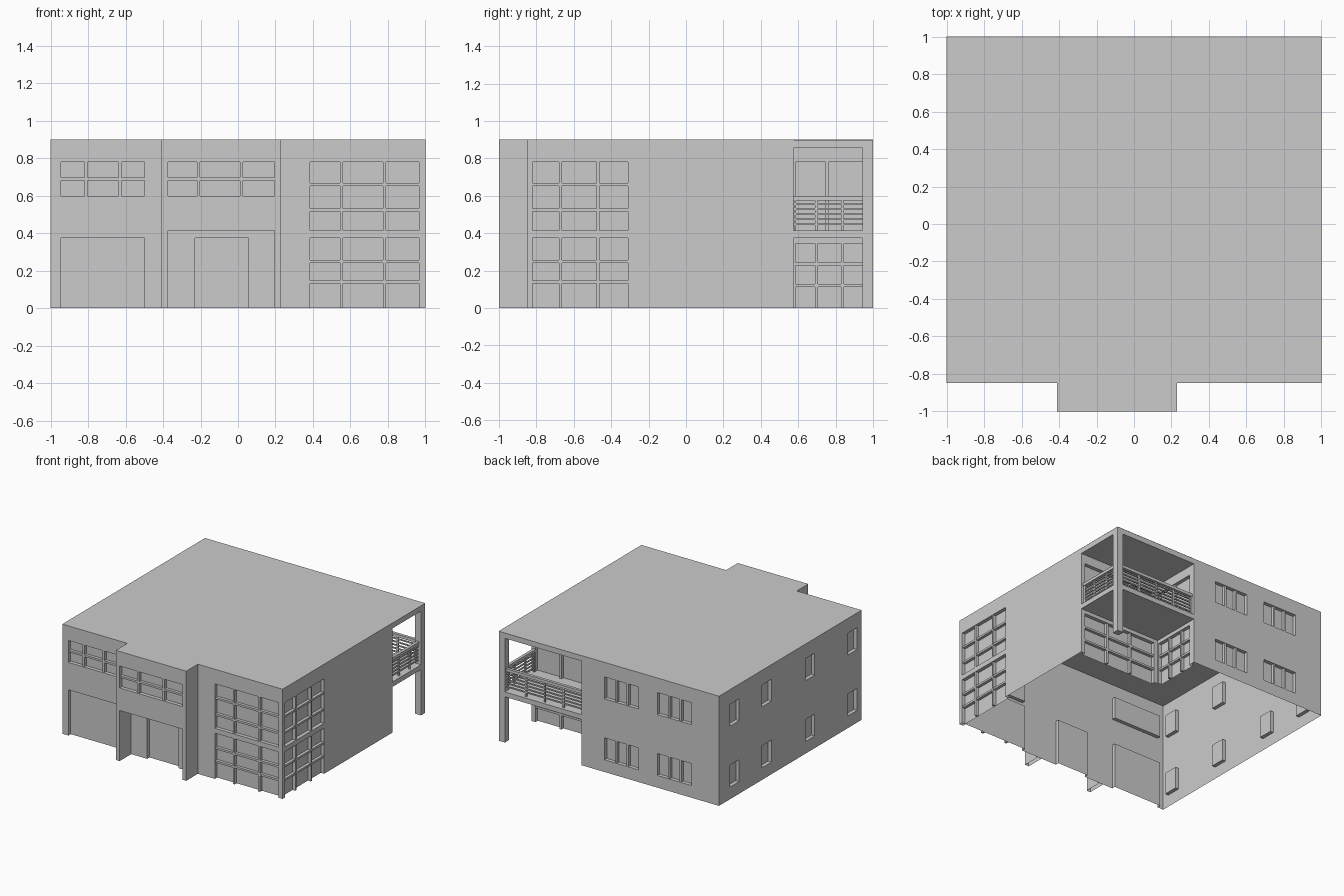
import bpy
import bmesh
from mathutils import Vector

cube = bpy.data.objects.get("Cube")
if cube:
    bpy.data.objects.remove(cube, do_unlink=True)

GREY = (0.6, 0.6, 0.6, 1)
grey = bpy.data.materials.new("plain_grey")
grey.use_nodes = True
grey.diffuse_color = GREY
grey.node_tree.nodes["Principled BSDF"].inputs["Base Color"].default_value = GREY

UP = Vector((0, 0, 1))
TOP, DECK, SOFFIT = 0.9, 0.415, 0.375
HEAD, SILL = 0.78, 0.6
REVEAL, BAR = 0.03, 0.016


def finish(bm, name):
    mesh = bpy.data.meshes.new(name)
    bm.to_mesh(mesh)
    bm.free()
    mesh.materials.append(grey)
    obj = bpy.data.objects.new(name, mesh)
    bpy.context.collection.objects.link(obj)
    return obj


def add_box(bm, a, b):
    lo = [min(p, q) for p, q in zip(a, b)]
    hi = [max(p, q) for p, q in zip(a, b)]
    verts = bmesh.ops.create_cube(bm, size=1)["verts"]
    for v in verts:
        v.co = [hi[i] if v.co[i] > 0 else lo[i] for i in range(3)]


def box(name, a, b):
    bm = bmesh.new()
    add_box(bm, a, b)
    return finish(bm, name)


def opening(a, b, z0, z1, cols=(), rows=(), depth=REVEAL, back=True):
    """Recess from a to b along the wall, with bars centred on cols and rows."""
    return dict(a=a, b=b, z0=z0, z1=z1, cols=cols, rows=rows, depth=depth, back=back)


def wall(name, normal, offset, a, b, openings=()):
    """Flat wall facing normal, with recessed openings and glazing bars."""
    n = Vector(normal)
    along = UP.cross(n)
    sign = sum(along)
    skin, bars = bmesh.new(), bmesh.new()

    def point(u, z, d=0):
        return n * (offset - d) + along * u + UP * z

    def quad(*pts):
        skin.faces.new([skin.verts.new(point(*p)) for p in pts])

    def span(p, q):
        return sorted((p * sign, q * sign))

    holes = [(*span(o["a"], o["b"]), o["z0"], o["z1"], o) for o in openings]
    us = sorted({*span(a, b), *(v for h in holes for v in h[:2])})
    zs = sorted({0, TOP, *(v for h in holes for v in h[2:4])})
    # Wall surface around the openings
    for u0, u1 in zip(us, us[1:]):
        for z0, z1 in zip(zs, zs[1:]):
            cu, cz = (u0 + u1) / 2, (z0 + z1) / 2
            if not any(h[0] < cu < h[1] and h[2] < cz < h[3] for h in holes):
                quad((u0, z0), (u1, z0), (u1, z1), (u0, z1))
    # Reveals, panels and bars
    for u0, u1, z0, z1, o in holes:
        d = o["depth"]
        corners = [(u0, z0), (u1, z0), (u1, z1), (u0, z1)]
        for i, (p, q) in enumerate(zip(corners, corners[1:] + corners[:1])):
            if i or z0 > 0:
                quad((*p, 0), (*q, 0), (*q, d), (*p, d))
        if o["back"]:
            quad(*[(*p, d) for p in corners])
        for c in o["cols"]:
            c *= sign
            add_box(bars, point(c - BAR / 2, z0, 0.004), point(c + BAR / 2, z1, d))
        for r in o["rows"]:
            add_box(bars, point(u0, r - BAR / 2, 0.006), point(u1, r + BAR / 2, d))
    bmesh.ops.remove_doubles(skin, verts=skin.verts, dist=1e-5)
    finish(skin, name)
    if bars.verts:
        finish(bars, name + "_window_bars")
    else:
        bars.free()


FRONT, BACK, LEFT, RIGHT = (0, -1, 0), (0, 1, 0), (1, 0, 0), (-1, 0, 0)
HIGH_ROWS, LOW_ROWS = (0.525, 0.66), (0.14, 0.25)

# Front wall: garage, entrance door and tall corner glazing
corner_cols = (0.553, 0.783)
wall("front_wall", FRONT, 0.85, -1, 1, [
    opening(-0.945, -0.5, 0, SOFFIT),
    opening(-0.945, -0.5, SILL, HEAD, (-0.812, -0.63), (0.69,)),
    opening(-0.23, 0.055, 0, SOFFIT),
    opening(0.385, 0.965, 0, SOFFIT, corner_cols, LOW_ROWS),
    opening(0.385, 0.965, DECK, HEAD, corner_cols, HIGH_ROWS),
])

# Projecting entrance bay with open porch below
wall("entrance_bay", FRONT, 1, -0.41, 0.23, [
    opening(-0.375, 0.195, 0, DECK, depth=0.15, back=False),
    opening(-0.375, 0.195, SILL, HEAD, (-0.21, 0.02), (0.69,)),
])
wall("entrance_bay_left_side", LEFT, 0.23, -1, -0.85)
wall("entrance_bay_right_side", RIGHT, 0.41, -1, -0.85)

# Left wall with corner glazing
side_cols = (-0.67, -0.47)
wall("left_wall", LEFT, 1, -0.85, 0.575, [
    opening(-0.82, -0.31, 0, SOFFIT, side_cols, LOW_ROWS),
    opening(-0.82, -0.31, DECK, HEAD, side_cols, HIGH_ROWS),
])

# Back wall with two triple windows on each storey
wall("back_wall", BACK, 1, -1, 0.25, [
    opening(x - 0.31, x, z, z + 0.18, (x - 0.103, x - 0.207))
    for x in (0.04, -0.44) for z in (0.1, SILL)
])

# Right wall with four small windows on each storey
wall("right_wall", RIGHT, 1, -0.85, 1, [
    opening(y - 0.06, y + 0.06, z, z + 0.18)
    for y in (-0.73, -0.18, 0.38, 0.8) for z in (0.1, SILL)
])

# Walls behind the balcony and the terrace under it
wall("balcony_side_wall", LEFT, 0.25, 0.575, 1, [
    opening(0.585, 0.945, 0, 0.345, (0.697, 0.837), (0.12, 0.235)),
    opening(0.585, 0.945, DECK, HEAD, (0.755,)),
])
wall("balcony_rear_wall", BACK, 0.575, 0.25, 1, [
    opening(0.285, 0.965, 0, 0.345, (0.51, 0.74), (0.12, 0.235)),
    opening(0.285, 0.965, DECK, HEAD, (0.51, 0.74)),
])

# Roof following the plan with the entrance bay
plan = [(-1, -0.85), (-0.41, -0.85), (-0.41, -1), (0.23, -1),
        (0.23, -0.85), (1, -0.85), (1, 1), (-1, 1)]
bm = bmesh.new()
bm.faces.new([bm.verts.new((x, y, TOP)) for x, y in plan])
finish(bm, "roof")

# Balcony slab, soffit and corner post
box("balcony_deck", (0.25, 0.575, SOFFIT), (1, 1, DECK))
box("balcony_soffit", (0.25, 0.575, 0.855), (1, 1, TOP - 0.001))
box("corner_post_lower", (0.945, 0.945, 0), (1, 1, SOFFIT))
box("corner_post_upper", (0.945, 0.945, DECK), (1, 1, 0.855))

# Railings on the two open sides
bm = bmesh.new()
EDGE, THIN = 0.972, 0.006
rails = [(0.588, 0.012)] + [(0.448 + 0.027 * i, 0.005) for i in range(5)]
for z, r in rails:
    add_box(bm, (EDGE - r, 0.575, z - r), (EDGE + r, 0.945, z + r))
    add_box(bm, (0.25, EDGE - r, z - r), (0.945, EDGE + r, z + r))
for y in (0.583, 0.697, 0.837):
    add_box(bm, (EDGE - THIN, y - THIN, DECK), (EDGE + THIN, y + THIN, 0.58))
for x in (0.258, 0.43, 0.6, 0.77):
    add_box(bm, (x - THIN, EDGE - THIN, DECK), (x + THIN, EDGE + THIN, 0.58))
finish(bm, "balcony_railing")
